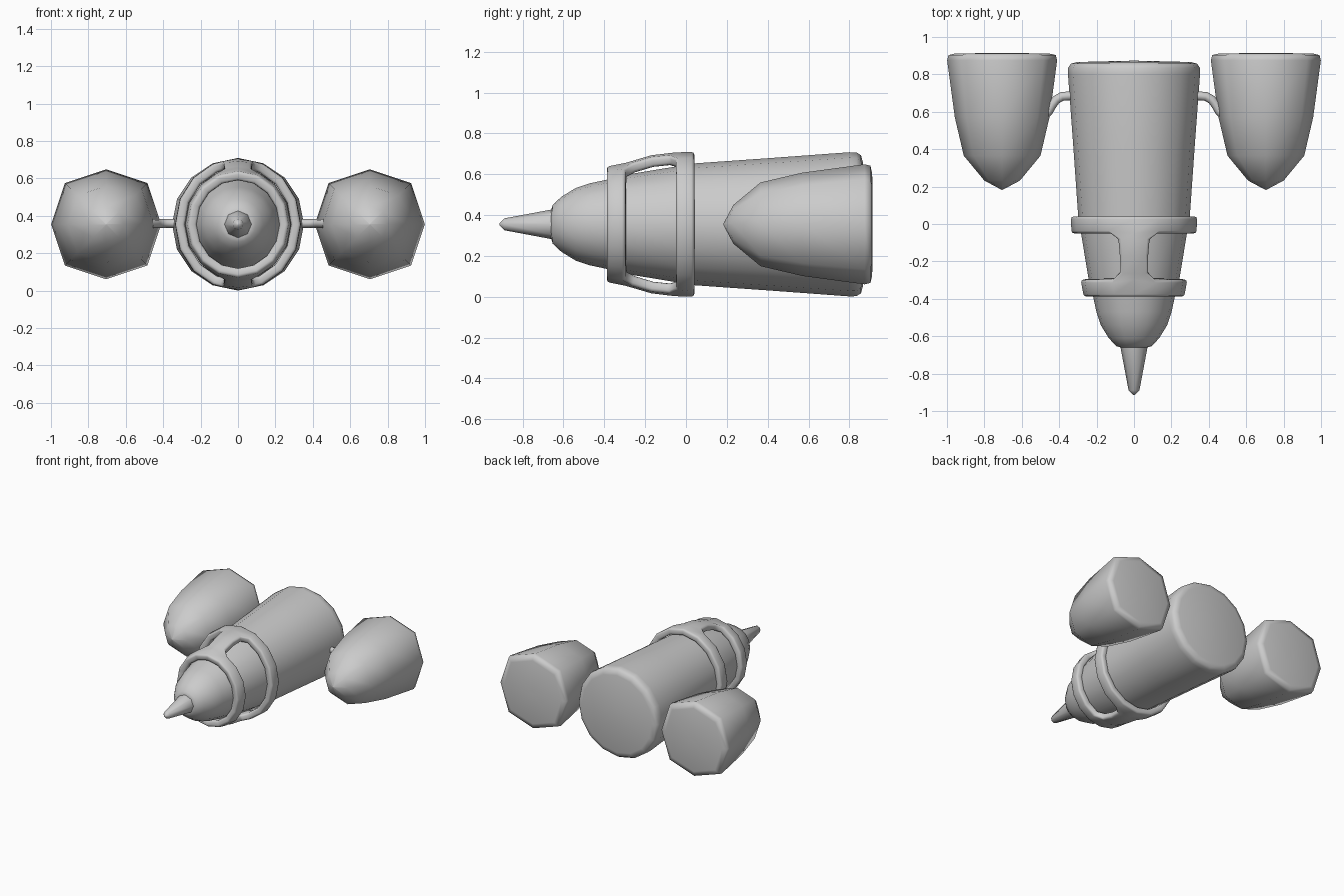
import bpy, bmesh, math

if "Cube" in bpy.data.objects:
    bpy.data.objects.remove(bpy.data.objects["Cube"])

CZ = 0.355  # height of the ship's long axis


def make_object(name, bm, angle):
    bmesh.ops.remove_doubles(bm, verts=bm.verts, dist=1e-5)
    bmesh.ops.recalc_face_normals(bm, faces=bm.faces)
    me = bpy.data.meshes.new(name)
    bm.to_mesh(me)
    bm.free()
    ob = bpy.data.objects.new(name, me)
    bpy.context.collection.objects.link(ob)
    bpy.ops.object.select_all(action='DESELECT')
    ob.select_set(True)
    bpy.context.view_layer.objects.active = ob
    bpy.ops.object.shade_smooth_by_angle(angle=math.radians(angle))
    return ob


def lathe_y(name, profile, sides, x=0.0, diag=1.0, angle=50):
    """Revolve (y, radius) points round the y direction; diag scales odd corners."""
    bm = bmesh.new()
    rings = []
    for y, r in profile:
        ring = []
        for i in range(sides):
            a = 2 * math.pi * i / sides
            k = r * (diag if i % 2 else 1.0)
            ring.append(bm.verts.new((x + k * math.sin(a), y, CZ + k * math.cos(a))))
        rings.append(ring)
    for a, b in zip(rings, rings[1:]):
        for i in range(sides):
            j = (i + 1) % sides
            bm.faces.new((a[i], a[j], b[j], b[i]))
    bm.faces.new(rings[0])
    bm.faces.new(rings[-1])
    return make_object(name, bm, angle)


# Main hull, cockpit and nose spike
lathe_y("hull", [(0.0, 0.295), (0.05, 0.299), (0.42, 0.325), (0.80, 0.353), (0.835, 0.352),
                 (0.857, 0.338), (0.866, 0.305), (0.873, 0.02)], 16)
lathe_y("cockpit", [(-0.66, 0.07), (-0.653, 0.095), (-0.61, 0.135), (-0.54, 0.178),
                    (-0.47, 0.201), (-0.39, 0.218), (-0.30, 0.242), (-0.05, 0.283),
                    (0.03, 0.29)], 16)
lathe_y("nose_spike", [(-0.913, 0.006), (-0.89, 0.029), (-0.65, 0.074)], 8, angle=60)

# Cockpit frame: two hoops joined by a bridge above and below
rows = [(-0.39, 0.282, 22.5), (-0.30, 0.300, 24), (-0.265, 0.310, 15),
        (-0.17, 0.338, 14), (-0.08, 0.349, 15), (-0.05, 0.352, 23), (0.04, 0.355, 22.5)]
bm = bmesh.new()
grid = []
for y, r, half in rows:
    ring = []
    for i in range(16):
        deg = i * 22.5
        if i in (1, 9):
            deg = (i - 1) * 22.5 + half
        elif i in (7, 15):
            deg = (i + 1) * 22.5 - half
        a = math.radians(deg)
        ring.append(bm.verts.new((0.95 * r * math.sin(a), y, CZ + r * math.cos(a))))
    grid.append(ring)
for k in range(len(rows) - 1):
    for i in range(16):
        if k in (0, len(rows) - 2) or i in (0, 7, 8, 15):
            j = (i + 1) % 16
            bm.faces.new((grid[k][i], grid[k][j], grid[k + 1][j], grid[k + 1][i]))
frame = make_object("cockpit_frame", bm, 50)
solid = frame.modifiers.new("thickness", 'SOLIDIFY')
solid.thickness = 0.05
solid.offset = -1
bevel = frame.modifiers.new("rounding", 'BEVEL')
bevel.width = 0.014
bevel.segments = 2
bevel.limit_method = 'ANGLE'
bevel.angle_limit = math.radians(50)

# Side engines and their curved struts
for side, s in (("left", -1), ("right", 1)):
    lathe_y(side + "_engine", [(0.183, 0.003), (0.232, 0.095), (0.365, 0.205), (0.57, 0.253),
                               (0.875, 0.294), (0.903, 0.287), (0.912, 0.25), (0.914, 0.02)],
            8, x=s * 0.705, diag=1.06, angle=65)
    cu = bpy.data.curves.new(side + "_strut", 'CURVE')
    cu.dimensions = '3D'
    cu.bevel_depth = 0.024
    cu.bevel_resolution = 2
    cu.use_fill_caps = True
    sp = cu.splines.new('POLY')
    path = [(0.30, 0.68), (0.345, 0.685), (0.385, 0.682), (0.415, 0.665), (0.435, 0.64),
            (0.455, 0.605), (0.50, 0.56)]
    sp.points.add(len(path) - 1)
    for p, (x, y) in zip(sp.points, path):
        p.co = (s * x, y, CZ + 0.005, 1)
    sp.use_smooth = True
    bpy.context.collection.objects.link(bpy.data.objects.new(side + "_strut", cu))
